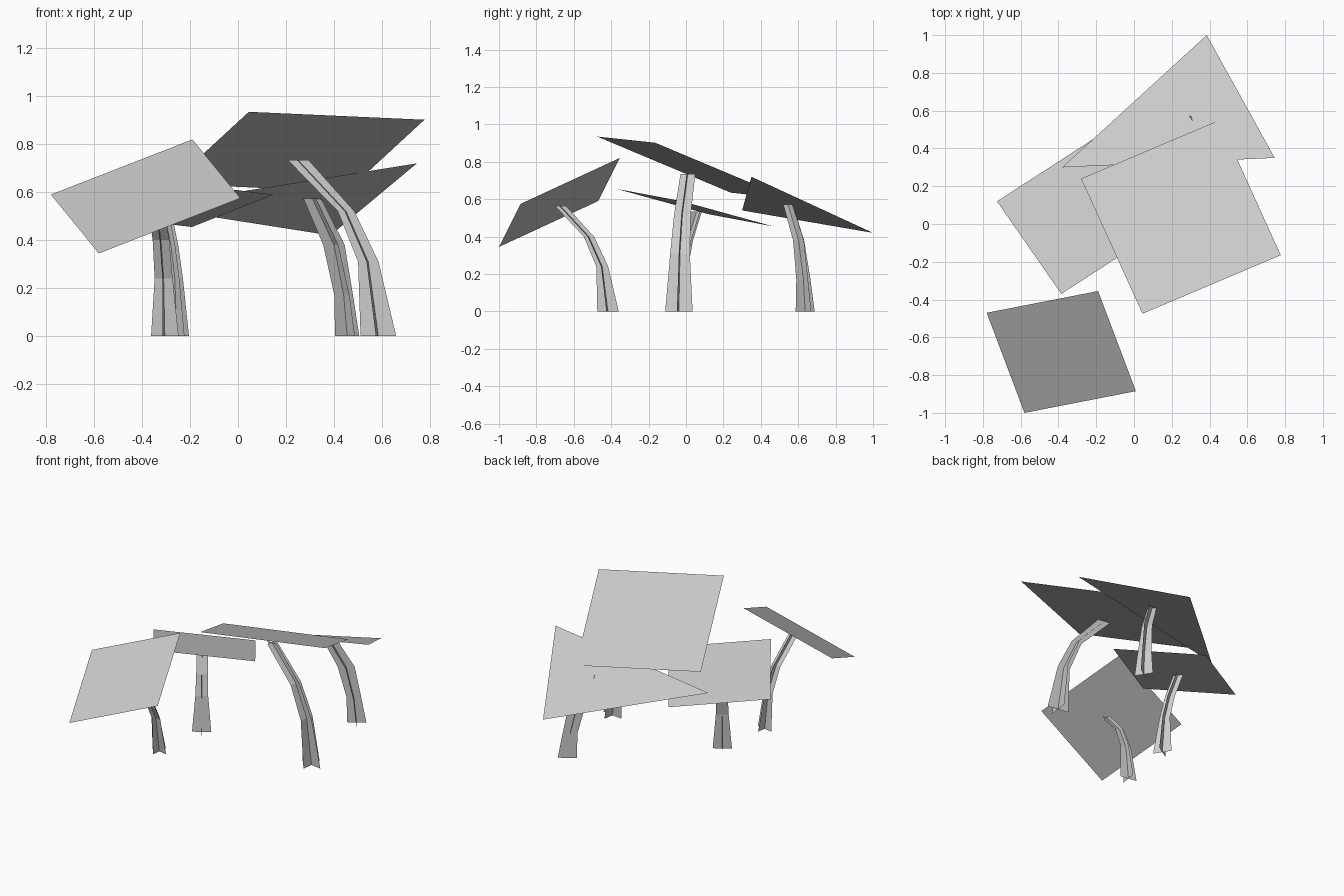
import bpy
from mathutils import Vector

cube = bpy.data.objects.get("Cube")
if cube:
    bpy.data.objects.remove(cube, do_unlink=True)

grey = bpy.data.materials.new("light_grey")
grey.use_nodes = True
colour = (0.6, 0.6, 0.6, 1)
grey.diffuse_color = colour
grey.node_tree.nodes["Principled BSDF"].inputs["Base Color"].default_value = colour


def add_mesh(name, verts, faces):
    mesh = bpy.data.meshes.new(name)
    mesh.from_pydata(verts, [], faces)
    mesh.materials.append(grey)
    obj = bpy.data.objects.new(name, mesh)
    bpy.context.collection.objects.link(obj)
    return obj


def panel(name, corner, side_a, side_b):
    """Flat parallelogram sheet from one corner and its two neighbours."""
    p, a, b = Vector(corner), Vector(side_a), Vector(side_b)
    add_mesh(name, [p, a, a + b - p, b], [(0, 1, 2, 3)])


def leg(name, base, top, levels):
    """Cross-shaped post bending from base to top.
    Each level: height, share of the lean, half width along and across it."""
    base, lean = Vector(base), Vector(top) - Vector(base)
    along = lean.normalized()
    across = Vector((-along.y, along.x))
    verts, faces = [], []
    for z, share, wide, deep in levels:
        centre = base + lean * share
        for offset in (Vector((0, 0)), along * wide, across * deep,
                       -along * wide, -across * deep):
            verts.append((centre + offset).to_3d() + Vector((0, 0, z)))
    for i in range(len(levels) - 1):
        lo, hi = 5 * i, 5 * i + 5
        for fin in range(1, 5):
            faces.append((lo, lo + fin, hi + fin, hi))
    add_mesh(name, verts, faces)


# Tilted roof sheets
panel("front_canopy", (-0.78, -0.47, 0.59), (-0.58, -1.0, 0.345), (-0.19, -0.355, 0.82))
panel("high_canopy", (0.045, -0.475, 0.935), (0.777, -0.165, 0.902), (-0.28, 0.24, 0.635))
panel("right_canopy", (-0.385, -0.37, 0.655), (0.148, -0.025, 0.59), (-0.725, 0.12, 0.52))
add_mesh("back_canopy",
         [(-0.38, 0.30, 0.54), (0.745, 0.35, 0.72), (0.385, 1.0, 0.42)], [(0, 1, 2)])

# Bent posts
leg("high_leg", (0.585, -0.038), (0.25, 0.01),
    [(0, 0, 0.075, 0.074), (0.31, 0.125, 0.043, 0.053),
     (0.52, 0.4, 0.035, 0.045), (0.735, 1, 0.044, 0.04)])
leg("back_leg", (0.455, 0.637), (0.31, 0.545),
    [(0, 0, 0.06, 0.06), (0.17, 0.1, 0.046, 0.045),
     (0.38, 0.38, 0.053, 0.035), (0.573, 1, 0.044, 0.03)])
leg("front_leg", (-0.305, -0.417), (-0.345, -0.672),
    [(0, 0, 0.058, 0.058), (0.24, 0.12, 0.032, 0.038),
     (0.4, 0.4, 0.028, 0.035), (0.565, 1, 0.03, 0.034)])
leg("right_leg", (-0.255, -0.03), (-0.31, 0.057),
    [(0, 0, 0.06, 0.06), (0.24, 0.15, 0.035, 0.04),
     (0.38, 0.45, 0.033, 0.036), (0.535, 1, 0.033, 0.034)])
